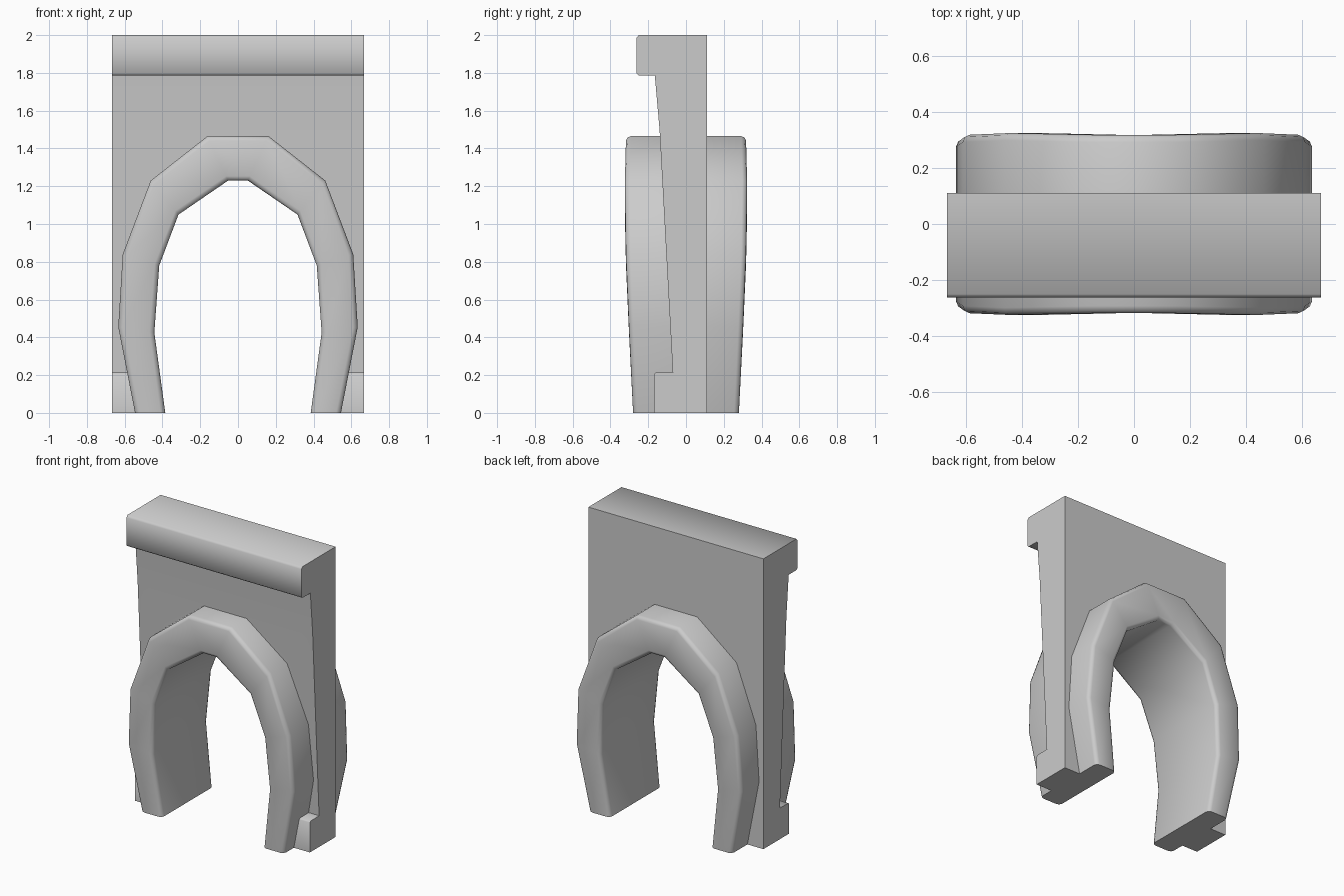
import bpy, bmesh
from mathutils import Vector

if "Cube" in bpy.data.objects:
    bpy.data.objects.remove(bpy.data.objects["Cube"])


def make_object(name, rings):
    """Skin a list of equally sized closed rings into a capped solid."""
    bm = bmesh.new()
    loops = [[bm.verts.new(p) for p in ring] for ring in rings]
    n = len(rings[0])
    for a, b in zip(loops, loops[1:]):
        for i in range(n):
            j = (i + 1) % n
            bm.faces.new((a[i], a[j], b[j], b[i]))
    bm.faces.new(loops[0])
    bm.faces.new(loops[-1])
    bmesh.ops.recalc_face_normals(bm, faces=bm.faces)
    mesh = bpy.data.meshes.new(name)
    bm.to_mesh(mesh)
    bm.free()
    obj = bpy.data.objects.new(name, mesh)
    bpy.context.collection.objects.link(obj)
    return obj


def activate(obj):
    bpy.ops.object.select_all(action='DESELECT')
    obj.select_set(True)
    bpy.context.view_layer.objects.active = obj


# Arch stations: outer x, outer z, inner x, inner z, half depth; then mirrored
half = [
    (0.545, 0.0, 0.385, 0.0, 0.28),
    (0.634, 0.455, 0.443, 0.425, 0.302),
    (0.61, 0.84, 0.417, 0.78, 0.318),
    (0.462, 1.23, 0.315, 1.05, 0.324),
    (0.162, 1.465, 0.052, 1.23, 0.318),
]
stations = half + [(-ox, oz, -ix, iz, d) for ox, oz, ix, iz, d in reversed(half)]

# Wall with base block, leaning face and top ledge, as a side profile (y, z)
profile = [(0.11, 0), (-0.17, 0), (-0.17, 0.205), (-0.162, 0.213), (-0.07, 0.215),
           (-0.14, 1.5), (-0.165, 1.785), (-0.25, 1.785), (-0.262, 1.797),
           (-0.262, 1.985), (-0.25, 2.0), (0.11, 2.0)]
wall = make_object("gate_wall", [[(x, y, z) for y, z in profile] for x in (-0.667, 0.667)])

# Opening through the wall, following the middle of the arch band
opening = []
for ox, oz, ix, iz, d in stations:
    z = (oz + iz) / 2
    opening.append(((ox + ix) / 2, z if z > 0 else -0.2))
cutter = make_object("opening_cutter", [[(x, y, z) for x, z in opening] for y in (-0.6, 0.6)])
cutter.hide_render = True
mod = wall.modifiers.new("opening", 'BOOLEAN')
mod.operation = 'DIFFERENCE'
mod.solver = 'EXACT'
mod.object = cutter
activate(wall)
bpy.ops.object.modifier_apply(modifier=mod.name)
bpy.data.objects.remove(cutter)

# Arch band: rounded rectangular section swept around the opening
rings = []
for ox, oz, ix, iz, d in stations:
    outer, inner = Vector((ox, 0, oz)), Vector((ix, 0, iz))
    across = outer - inner
    b = 0.026
    t = b / across.length
    corner = [(1, d - b), (1 - t * 0.3, d - b * 0.3), (1 - t, d)]
    side = corner + [(1 - f, y) for f, y in reversed(corner)]
    section = side + [(f, -y) for f, y in reversed(side)]
    rings.append([inner + across * f + Vector((0, y, 0)) for f, y in section])
arch = make_object("arch_surround", rings)

for obj in (wall, arch):
    activate(obj)
    bpy.ops.object.shade_smooth_by_angle(angle=0.9)
